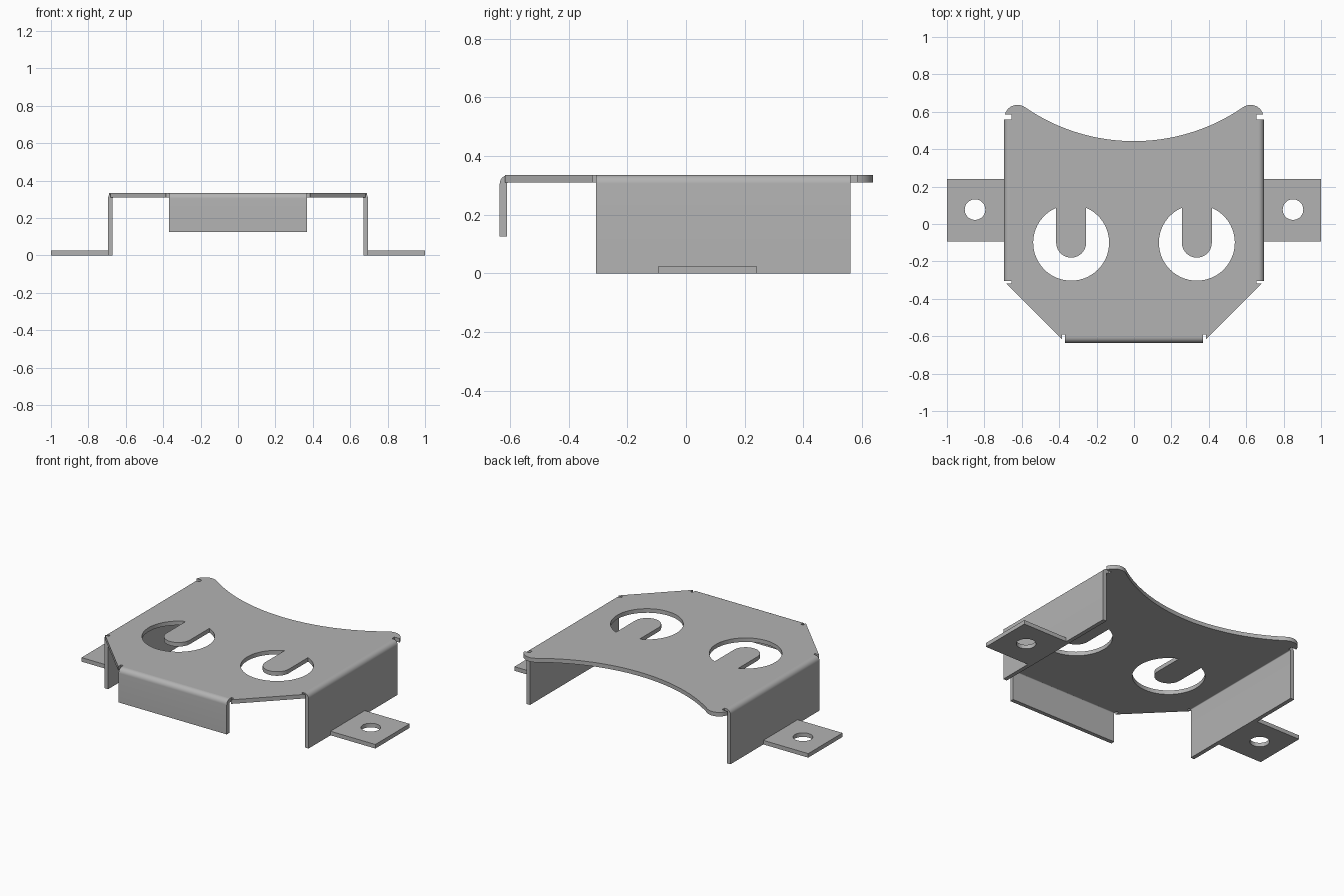
import bpy, bmesh
from math import sin, cos, pi, radians, atan2, asin
from mathutils import Matrix, Vector

cube = bpy.data.objects.get("Cube")
if cube:
    bpy.data.objects.remove(cube, do_unlink=True)

steel = bpy.data.materials.new("grey sheet steel")
steel.use_nodes = True
GREY = (0.45, 0.45, 0.45, 1)
steel.diffuse_color = GREY
steel.node_tree.nodes["Principled BSDF"].inputs["Base Color"].default_value = GREY

T = 0.025       # sheet thickness
TOP = 0.335     # height of the upper face
BEND = 0.03     # outer bend radius


def arc(cx, cy, r, a0, a1, n):
    """Points along an arc, both ends included."""
    return [(cx + r * cos(a0 + (a1 - a0) * i / n),
             cy + r * sin(a0 + (a1 - a0) * i / n)) for i in range(n + 1)]


def circle(cx, cy, r, n=48):
    return arc(cx, cy, r, 0, 2 * pi, n)[:-1]


def sheet(name, loops, depth, matrix):
    """Fill closed loops (outline first, then holes) and extrude them."""
    bm = bmesh.new()
    for loop in loops:
        verts = [bm.verts.new((x, y, 0)) for x, y in loop]
        for a, b in zip(verts, verts[1:] + verts[:1]):
            bm.edges.new((a, b))
    bmesh.ops.triangle_fill(bm, use_beauty=True, edges=bm.edges[:])
    ext = bmesh.ops.extrude_face_region(bm, geom=bm.faces[:], use_keep_orig=True)
    moved = [v for v in ext["geom"] if isinstance(v, bmesh.types.BMVert)]
    bmesh.ops.translate(bm, verts=moved, vec=(0, 0, depth))
    bmesh.ops.transform(bm, matrix=matrix, verts=bm.verts[:])
    bmesh.ops.recalc_face_normals(bm, faces=bm.faces[:])
    mesh = bpy.data.meshes.new(name)
    bm.to_mesh(mesh)
    bm.free()
    mesh.materials.append(steel)
    mesh.shade_smooth()
    mesh.set_sharp_from_angle(angle=radians(30))
    obj = bpy.data.objects.new(name, mesh)
    bpy.context.collection.objects.link(obj)
    return obj


def flange(name, reach, bottom, start, length, outward, along):
    """Bent flange: an L profile in the outward/up plane, swept along an edge."""
    c, z = reach - BEND, TOP - BEND
    outer = arc(c, z, BEND, pi / 2, 0, 8)
    inner = arc(c, z, BEND - T, 0, pi / 2, 8)
    profile = outer + [(reach, bottom), (reach - T, bottom)] + inner
    m = Matrix((outward, (0, 0, 1), along)).transposed().to_4x4()
    m.translation = Vector(along) * start
    sheet(name, [profile], length, m)


# Top plate: right half of the outline, with relief notches, ear and rear arc
ear_x, ear_y, ear_r = 0.623, 0.567, 0.07
big_y, big_r = 1.47, 1.027
touch = atan2(big_y - ear_y, -ear_x)
half = [(0.368, -0.605), (0.368, -0.59), (0.384, -0.59), (0.384, -0.617),
        (0.682, -0.319), (0.655, -0.319), (0.655, -0.306), (0.665, -0.306),
        (0.665, 0.56), (0.655, 0.56), (0.655, 0.585)]
half += arc(ear_x, ear_y, ear_r, asin((0.585 - ear_y) / ear_r), touch, 16)
half += arc(0, big_y, big_r, touch - pi, -pi / 2, 20)[1:]
outline = half + [(-x, y) for x, y in reversed(half[:-1])]


def keyhole(cx, cy=-0.1, r=0.203, w=0.08):
    """Round opening with a rounded tongue hanging into it from the rear."""
    a = asin(w / r)
    ring = arc(cx, cy, r, pi / 2 + a, 2.5 * pi - a, 48)
    return ring + arc(cx, cy, w, 0, -pi, 20)


sheet("top_plate", [outline, keyhole(-0.336), keyhole(0.336)], T,
      Matrix.Translation((0, 0, TOP - T)))

# Front lip
flange("front_flange", 0.635, 0.125, -0.368, 0.736, (0, -1, 0), (1, 0, 0))

# Side walls and their mounting tabs
for side, s in (("left", 1), ("right", -1)):
    flange(side + "_wall", 0.695, 0, -0.306, 0.866, (s, 0, 0), (0, 1, 0))
    x0, x1, y0, y1 = 0.695 * s, s, -0.093, 0.24
    sheet(side + "_mounting_tab",
          [[(x0, y0), (x1, y0), (x1, y1), (x0, y1)], circle(0.85 * s, 0.077, 0.055)],
          T, Matrix.Identity(4))
